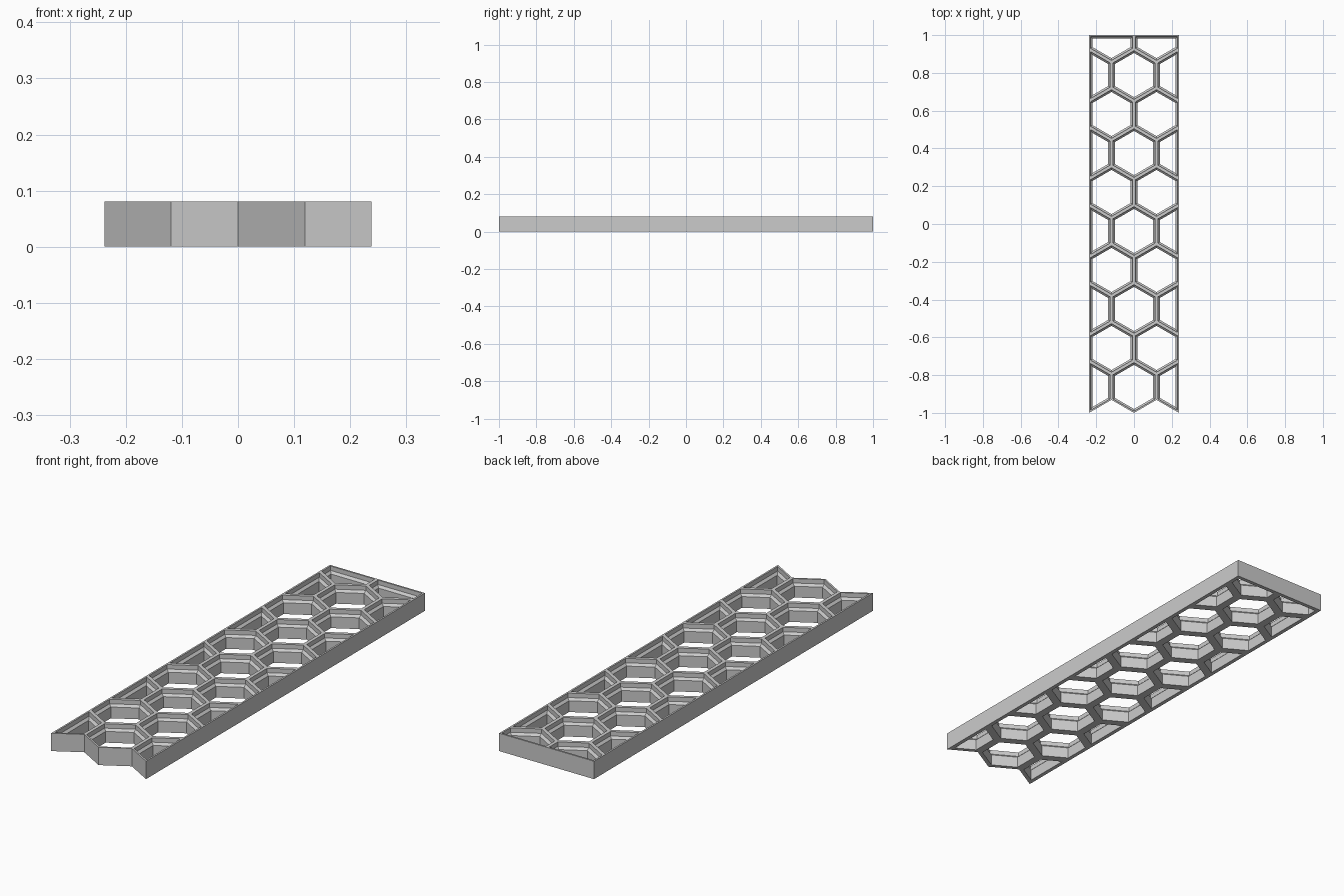
import bpy, bmesh, math
from mathutils import Vector

if "Cube" in bpy.data.objects:
    bpy.data.objects.remove(bpy.data.objects["Cube"])

PITCH = 0.2383                 # cell width across the flats
R = PITCH / math.sqrt(3)       # cell corner radius
HEIGHT = 0.081
# Opening profile, top to bottom: (height, inset from the cell outline)
PROFILE = [(HEIGHT, 0.008), (0.061, 0.008), (0.051, 0.018), (0.0, 0.018)]


def clip(poly, axis, limit, sign):
    """Keep the part of a polygon where sign * coordinate <= limit."""
    out = []
    for a, b in zip(poly, poly[1:] + poly[:1]):
        da, db = sign * a[axis] - limit, sign * b[axis] - limit
        if da <= 1e-5:
            out.append(a)
        if (da < -1e-5 and db > 1e-5) or (da > 1e-5 and db < -1e-5):
            out.append(a.lerp(b, da / (da - db)))
    return out


def inset(poly, d):
    """Offset a convex counter-clockwise polygon inwards by d."""
    out = []
    for i, p in enumerate(poly):
        e1 = (p - poly[i - 1]).normalized()
        e2 = (poly[(i + 1) % len(poly)] - p).normalized()
        n1, n2 = Vector((-e1.y, e1.x)), Vector((-e2.y, e2.x))
        out.append(p + (n1 + n2) * d / (1 + n1.dot(n2)))
    return out


def cell(cx, cy):
    """Pointed hexagon trimmed to the straight sides and back of the panel."""
    poly = [Vector((cx + R * math.cos(math.radians(30 + 60 * k)),
                    cy + R * math.sin(math.radians(30 + 60 * k)))) for k in range(6)]
    for axis, limit, sign in ((0, PITCH, 1), (0, PITCH, -1), (1, 1.0, 1)):
        poly = clip(poly, axis, limit, sign)
    return poly


# Staggered rows: half, whole, half, alternating with two whole cells
cells = []
for row in range(10):
    y = -1 + R + 1.5 * R * row
    xs = (-PITCH, 0, PITCH) if row % 2 == 0 else (-PITCH / 2, PITCH / 2)
    cells += [cell(x, y) for x in xs]

bm = bmesh.new()
for poly in cells:
    # Each cell: top rim, stepped opening, bottom rim
    rings = [(HEIGHT, poly)] + [(z, inset(poly, d)) for z, d in PROFILE] + [(0.0, poly)]
    loops = [[bm.verts.new((p.x, p.y, z)) for p in ring] for z, ring in rings]
    n = len(poly)
    for a, b in zip(loops, loops[1:]):
        for i in range(n):
            j = (i + 1) % n
            bm.faces.new((a[i], a[j], b[j], b[i]))
bmesh.ops.remove_doubles(bm, verts=bm.verts, dist=0.0005)

# Outer side walls close the open border between top and bottom
border = [e for e in bm.edges if e.is_boundary]
bmesh.ops.bridge_loops(bm, edges=border)
bmesh.ops.recalc_face_normals(bm, faces=bm.faces)

mesh = bpy.data.meshes.new("honeycomb_panel")
bm.to_mesh(mesh)
bm.free()
panel = bpy.data.objects.new("honeycomb_panel", mesh)
bpy.context.collection.objects.link(panel)

grey = bpy.data.materials.new("light_grey")
grey.diffuse_color = (0.6, 0.6, 0.6, 1)
grey.use_nodes = True
grey.node_tree.nodes["Principled BSDF"].inputs["Base Color"].default_value = grey.diffuse_color
mesh.materials.append(grey)
